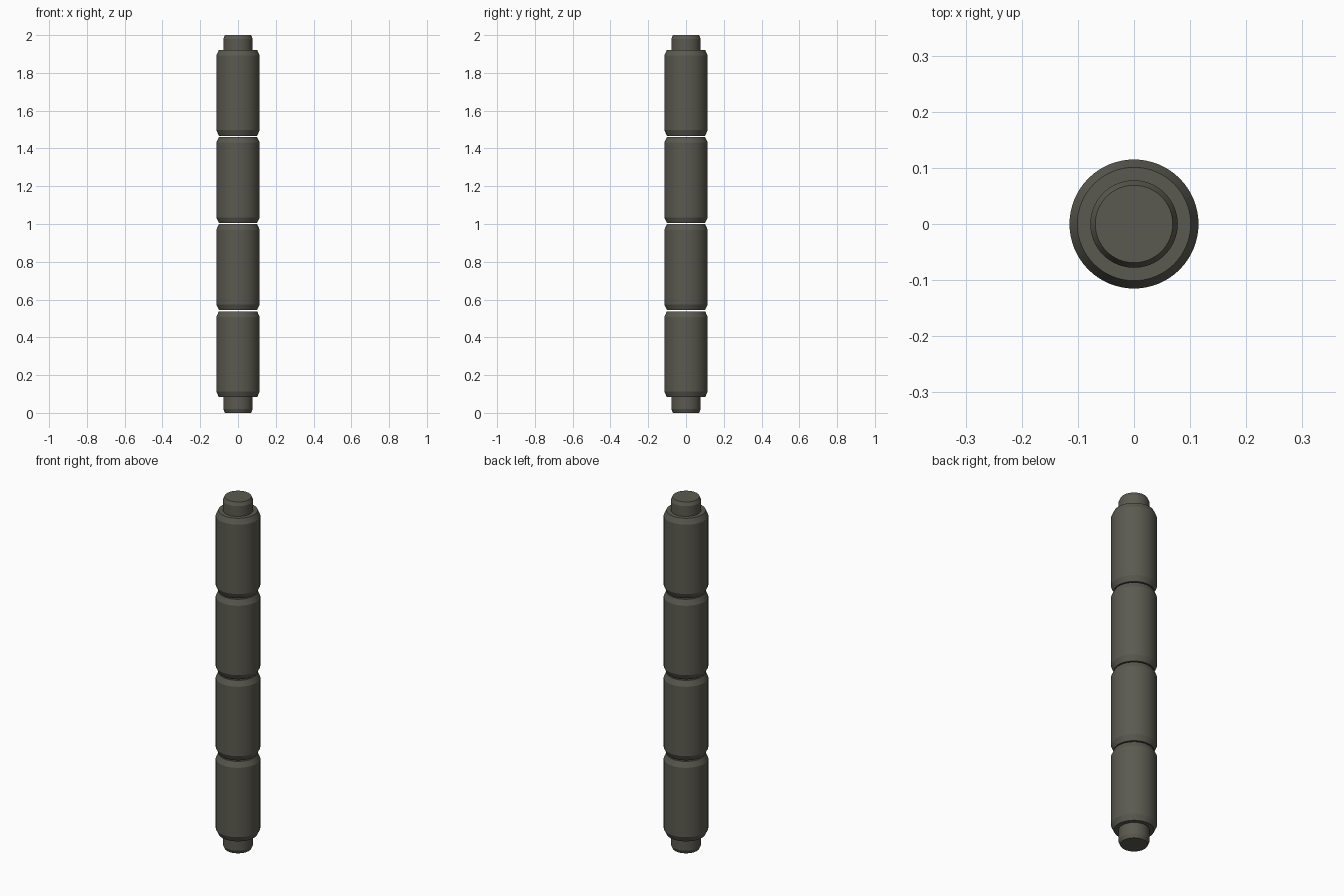
import bpy, bmesh, math

if "Cube" in bpy.data.objects:
    bpy.data.objects.remove(bpy.data.objects["Cube"])

SIDES = 64
metal = bpy.data.materials.new("dark_olive_grey")
metal.diffuse_color = (0.105, 0.102, 0.08, 1)
metal.use_nodes = True
metal.node_tree.nodes["Principled BSDF"].inputs["Base Color"].default_value = metal.diffuse_color


def lathe(name, profile):
    """Closed solid turned around z from (radius, z) points."""
    bm = bmesh.new()
    rings = [[bm.verts.new((r * math.cos(2 * math.pi * i / SIDES),
                            r * math.sin(2 * math.pi * i / SIDES), z))
              for i in range(SIDES)] for r, z in profile]
    for a, b in zip(rings, rings[1:]):
        for i in range(SIDES):
            j = (i + 1) % SIDES
            bm.faces.new((a[i], a[j], b[j], b[i]))
    bm.faces.new(rings[0][::-1])
    bm.faces.new(rings[-1])
    mesh = bpy.data.meshes.new(name)
    bm.to_mesh(mesh)
    bm.free()
    mesh.materials.append(metal)
    obj = bpy.data.objects.new(name, mesh)
    bpy.context.collection.objects.link(obj)
    bpy.context.view_layer.objects.active = obj
    obj.select_set(True)
    bpy.ops.object.shade_smooth_by_angle(angle=math.radians(20))
    obj.select_set(False)


# Four chamfered segments separated by hairline gaps
LENGTH, PITCH, BASE = 0.455, 0.4613, 0.083
for n in range(4):
    z0 = BASE + n * PITCH
    z1 = z0 + LENGTH
    lathe(f"segment_{n + 1}", [(0.101, z0), (0.115, z0 + 0.03),
                               (0.115, z1 - 0.03), (0.101, z1)])
TOP = BASE + 3 * PITCH + LENGTH

# End pins with a chamfered outer rim
lathe("bottom_pin", [(0.069, 0), (0.078, 0.02), (0.078, BASE)])
lathe("top_pin", [(0.078, TOP), (0.078, 1.98), (0.069, 2)])
